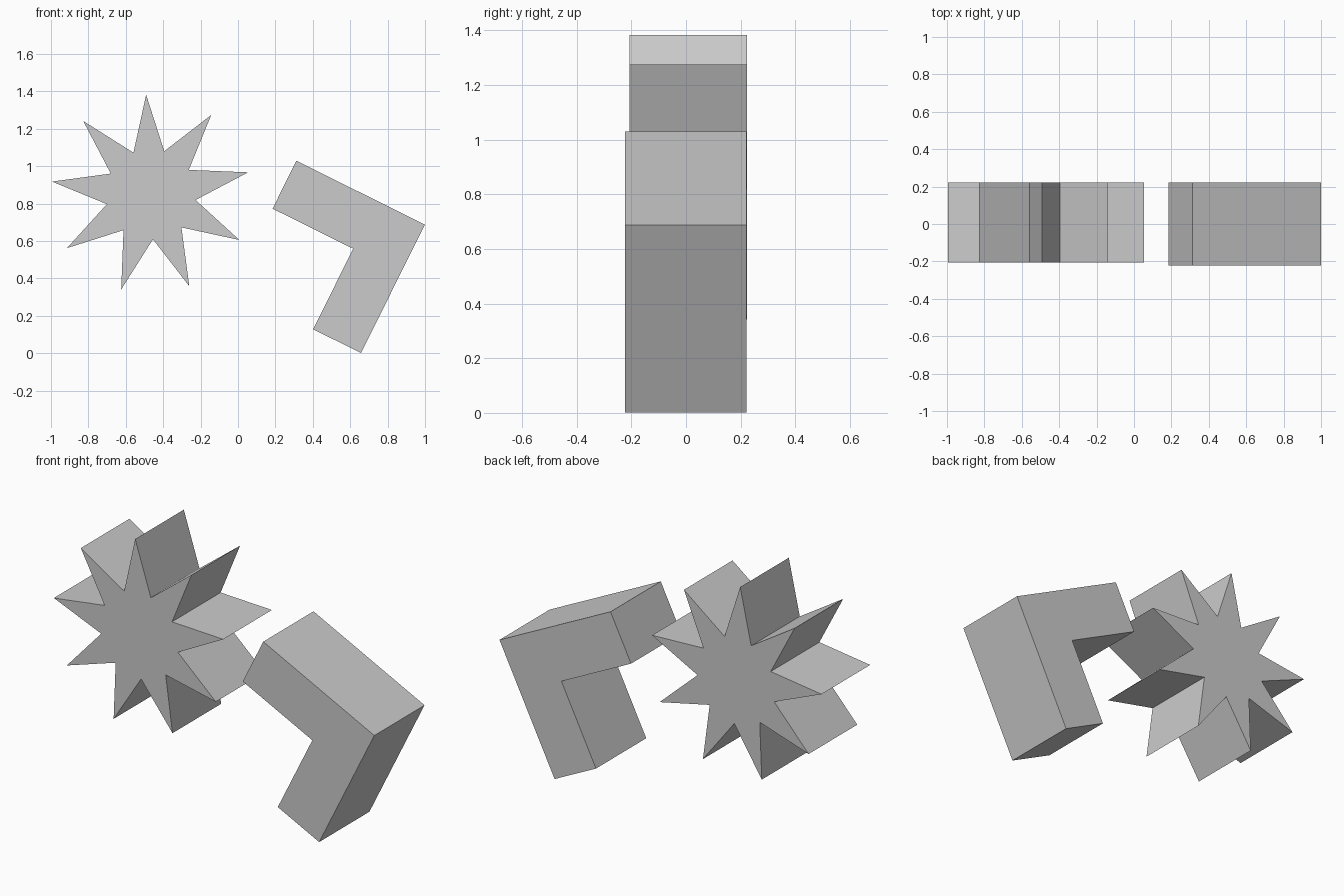
import bpy, bmesh, math

if "Cube" in bpy.data.objects:
    bpy.data.objects.remove(bpy.data.objects["Cube"])


def extrude_profile(name, points, y_front, y_back):
    """Prism from an outline in the x-z plane, extruded along y."""
    bm = bmesh.new()
    face = bm.faces.new([bm.verts.new((x, y_front, z)) for x, z in points])
    result = bmesh.ops.extrude_face_region(bm, geom=[face], use_keep_orig=True)
    verts = [v for v in result["geom"] if isinstance(v, bmesh.types.BMVert)]
    bmesh.ops.translate(bm, vec=(0, y_back - y_front, 0), verts=verts)
    bmesh.ops.recalc_face_normals(bm, faces=bm.faces)
    mesh = bpy.data.meshes.new(name)
    bm.to_mesh(mesh)
    bm.free()
    obj = bpy.data.objects.new(name, mesh)
    bpy.context.collection.objects.link(obj)
    return obj


# Nine-pointed star block
cx, cz = -0.466, 0.85
tips, outer, inner = 9, 0.533, 0.241
star = []
for i in range(tips * 2):
    r = inner if i % 2 else outer
    a = math.radians(92.7) + i * math.pi / tips
    star.append((cx + r * math.cos(a), cz + r * math.sin(a)))
extrude_profile("star_block", star, -0.207, 0.2225)

# Tilted L-shaped block
corner = (0.999, 0.688)
length, width = 0.767, 0.286
tilt = math.radians(-26.4)
c, s = math.cos(tilt), math.sin(tilt)
outline = [(0, 0), (-length, 0), (-length, -width),
           (-width, -width), (-width, -length), (0, -length)]
angle = [(corner[0] + u * c - v * s, corner[1] + u * s + v * c)
         for u, v in outline]
extrude_profile("angle_block", angle, -0.2225, 0.2215)
